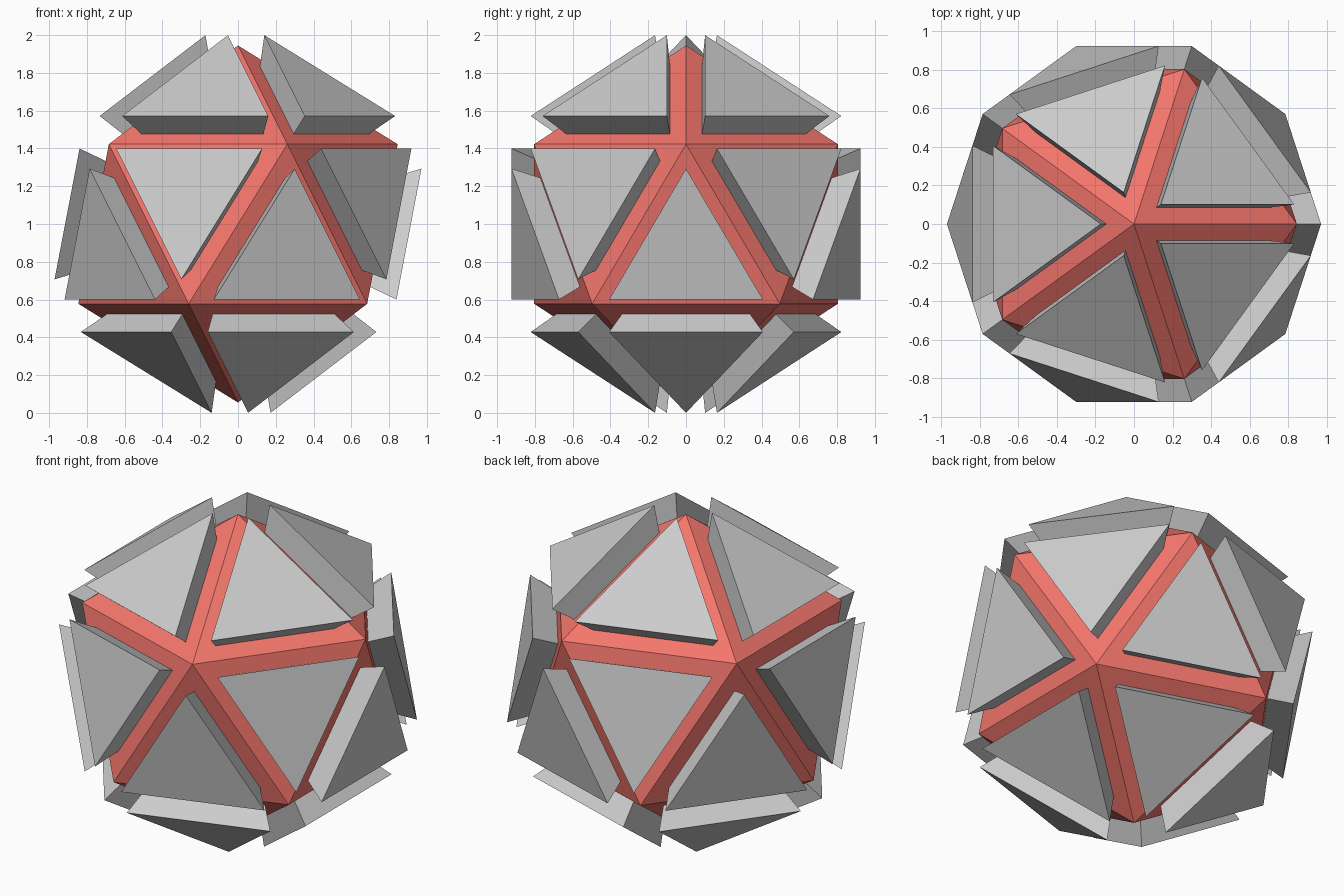
import bpy, bmesh
from mathutils import Vector

if "Cube" in bpy.data.objects:
    bpy.data.objects.remove(bpy.data.objects["Cube"])

CENTRE = Vector((0, 0, 1))
CORE_R = 0.945        # circumradius of the red core
PLATE_DIST = 0.899    # centre to outer plate face
PLATE_R = 0.470       # outer plate triangle, centre to corner
PLATE_BASE = 0.745    # plate underside, just sunk in the core face


def add_object(name, bm):
    mesh = bpy.data.meshes.new(name)
    bm.to_mesh(mesh)
    bm.free()
    obj = bpy.data.objects.new(name, mesh)
    obj.location = CENTRE
    bpy.context.collection.objects.link(obj)
    return obj


# Core: plain icosahedron
core = bmesh.new()
bmesh.ops.create_icosphere(core, subdivisions=1, radius=CORE_R)

# Plates: one tapered triangle over each core face, sides aimed at the centre
for i, face in enumerate(core.faces):
    normal = face.calc_center_median().normalized()
    outer = []
    for v in face.verts:
        spoke = (v.co - face.calc_center_median()).normalized()
        outer.append(normal * PLATE_DIST + spoke * PLATE_R)
    k = PLATE_BASE / PLATE_DIST
    bm = bmesh.new()
    top = [bm.verts.new(p) for p in outer]
    low = [bm.verts.new(p * k) for p in outer]
    bm.faces.new(top)
    bm.faces.new(low[::-1])
    for a in range(3):
        b = (a + 1) % 3
        bm.faces.new((top[b], top[a], low[a], low[b]))
    bmesh.ops.recalc_face_normals(bm, faces=bm.faces)
    add_object(f"plate_{i + 1:02d}", bm)

core_obj = add_object("core", core)
red = bpy.data.materials.new("red")
red.diffuse_color = (0.9, 0.18, 0.15, 1)
red.use_nodes = True
red.node_tree.nodes["Principled BSDF"].inputs["Base Color"].default_value = red.diffuse_color
core_obj.data.materials.append(red)
